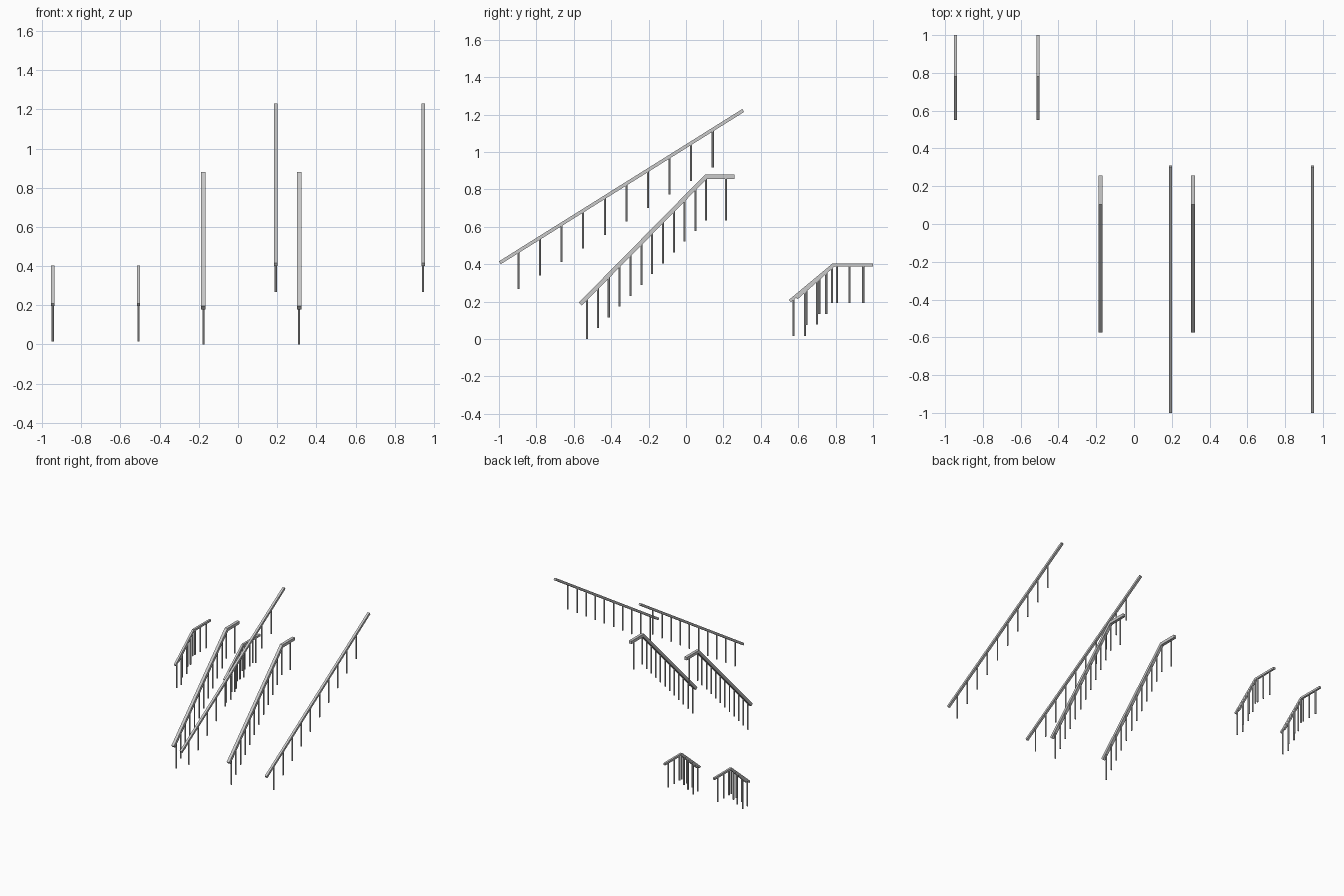
import bpy, bmesh
from mathutils import Vector, Matrix

if "Cube" in bpy.data.objects:
    bpy.data.objects.remove(bpy.data.objects["Cube"])


def rail(name, x, path, size):
    """Square bar swept along a (y, z) path with mitred corners."""
    pts = [Vector(p) for p in path]
    dirs = [(b - a).normalized() for a, b in zip(pts, pts[1:])]
    bm = bmesh.new()
    rings = []
    h = size / 2
    for i, p in enumerate(pts):
        d0, d1 = dirs[max(i - 1, 0)], dirs[min(i, len(dirs) - 1)]
        n0 = Vector((-d0.y, d0.x))
        m = (n0 + Vector((-d1.y, d1.x))).normalized()
        m = m * (h / m.dot(n0))
        rings.append([bm.verts.new((x + sx * h, p.x + s * m.x, p.y + s * m.y))
                      for sx, s in ((-1, -1), (1, -1), (1, 1), (-1, 1))])
    for a, b in zip(rings, rings[1:]):
        for i in range(4):
            j = (i + 1) % 4
            bm.faces.new((a[i], a[j], b[j], b[i]))
    bm.faces.new(rings[0])
    bm.faces.new(rings[-1])
    finish(name, bm)


def posts(name, x, items, path, size):
    """Thin round posts from (y, bottom z) up to the rail centre line."""
    bm = bmesh.new()
    for y, z0 in items:
        top = path[-1][1]
        for (ya, za), (yb, zb) in zip(path, path[1:]):
            if ya <= y <= yb:
                top = za + (zb - za) * (y - ya) / (yb - ya)
                break
        bmesh.ops.create_cone(bm, cap_ends=True, segments=8, radius1=size / 2,
                              radius2=size / 2, depth=top - z0,
                              matrix=Matrix.Translation((x, y, (top + z0) / 2)))
    finish(name, bm)


def finish(name, bm):
    bmesh.ops.recalc_face_normals(bm, faces=bm.faces)
    me = bpy.data.meshes.new(name)
    bm.to_mesh(me)
    bm.free()
    bpy.context.collection.objects.link(bpy.data.objects.new(name, me))


def row(first, last, n):
    """Evenly spaced (y, z) points."""
    a, b = Vector(first), Vector(last)
    return [tuple(a.lerp(b, i / (n - 1))) for i in range(n)]


# name, x positions, rail path, rail size, posts, post size
long_path = [(-0.995, 0.408), (0.306, 1.222)]
mid_path = [(-0.565, 0.187), (0.107, 0.868), (0.258, 0.868)]
low_path = [(0.555, 0.203), (0.785, 0.395), (1.0, 0.395)]
steep_path = [(0.592, 0.218), (0.792, 0.395)]
sets = [
    ("long_handrail", (0.193, 0.945), long_path, 0.018,
     row((-0.896, 0.268), (0.143, 0.918), 10), 0.011),
    ("middle_handrail", (-0.177, 0.312), mid_path, 0.023,
     row((-0.529, 0.0), (0.051, 0.578), 11) + [(0.107, 0.635), (0.213, 0.635)], 0.011),
    ("low_handrail", (-0.946, -0.508), low_path, 0.016,
     row((0.575, 0.016), (0.781, 0.192), 4) + [(0.874, 0.192), (0.948, 0.192)], 0.012),
    ("low_inner_handrail", (-0.946, -0.508), steep_path, 0.014,
     [(0.636, 0.016), (0.701, 0.079), (0.75, 0.135)], 0.012),
    ("low_corner", (-0.946, -0.508), [(0.785, 0.395), (0.83, 0.395)], 0.015,
     [(0.807, 0.192)], 0.012),
]
for name, xs, path, size, items, psize in sets:
    for side, x in zip(("left", "right"), xs):
        rail(f"{name}_{side}", x, path, size)
        posts(f"{name}_posts_{side}", x, items, path, psize)
